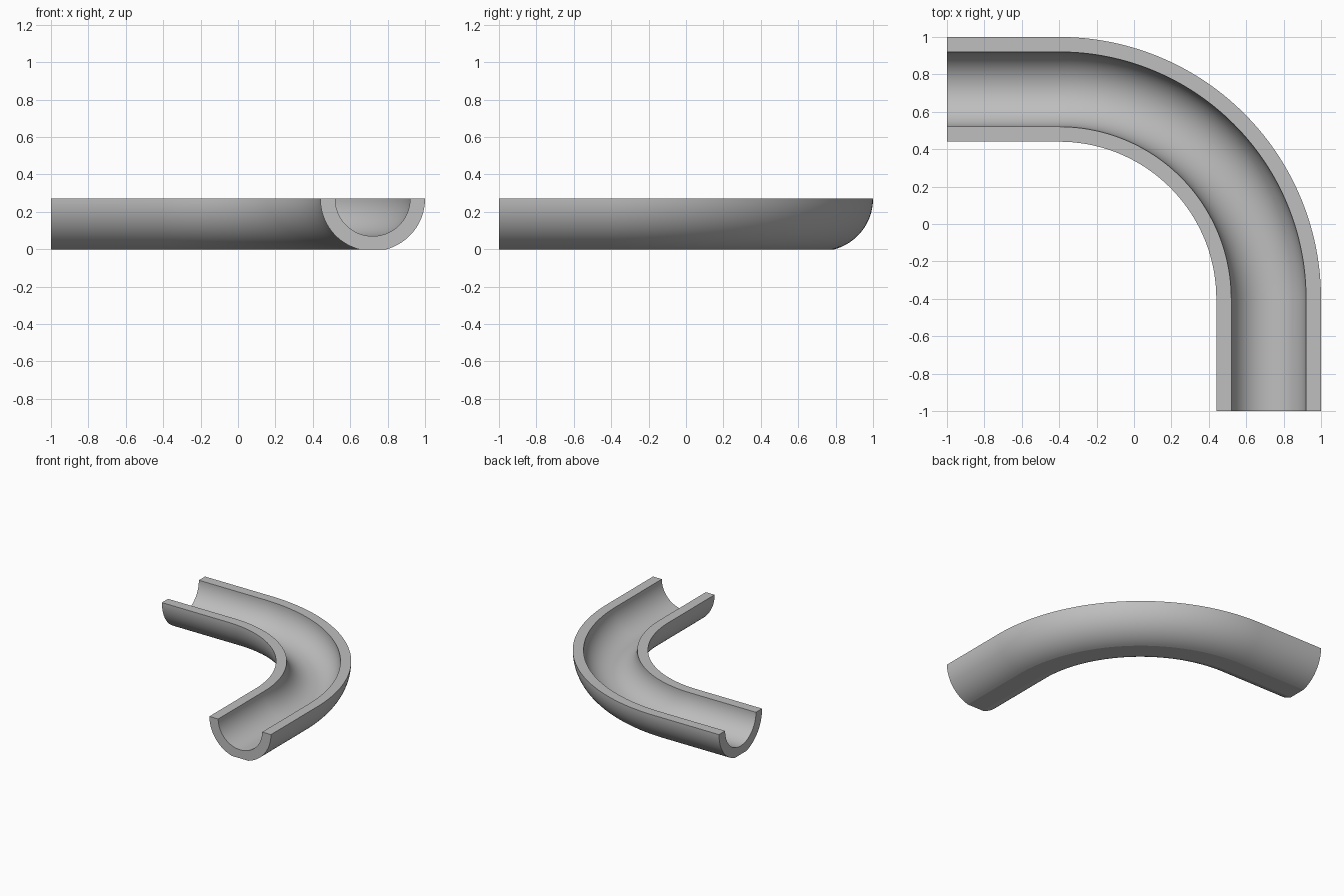
import bpy, bmesh, math

if "Cube" in bpy.data.objects:
    bpy.data.objects.remove(bpy.data.objects["Cube"], do_unlink=True)

RIM, OUTER, INNER = 0.27, 0.28, 0.20      # rim height, outer and inner radius
BEND, PIVOT = 1.12, -0.4                  # centreline radius, bend centre (x and y)
ARC_STEPS, BEND_STEPS = 40, 56

# Plain grey material
grey = bpy.data.materials.new("plain grey")
grey.use_nodes = True
colour = (0.52, 0.52, 0.52, 1)
grey.diffuse_color = colour
grey.node_tree.nodes["Principled BSDF"].inputs["Base Color"].default_value = colour


def arc(radius, start, end, steps):
    """Points (offset, height) on a circle centred at rim height."""
    angles = [start + (end - start) * i / steps for i in range(steps + 1)]
    return [(radius * math.cos(a), RIM + radius * math.sin(a)) for a in angles]


# Half-pipe section: outer wall with a narrow flat foot, then the inner wall
foot = math.asin(RIM / OUTER)
half = ARC_STEPS // 2
section = (arc(OUTER, -math.pi, -math.pi + foot, half)
           + arc(OUTER, -foot, 0, half)
           + arc(INNER, 0, -math.pi, ARC_STEPS))

# Path stations: position and sideways direction, straight - quarter bend - straight
stations = [(PIVOT + BEND, -1, 0)]
for i in range(BEND_STEPS + 1):
    a = math.pi / 2 * i / BEND_STEPS
    stations.append((PIVOT + BEND * math.cos(a), PIVOT + BEND * math.sin(a), a))
stations.append((-1, PIVOT + BEND, math.pi / 2))

# Sweep the section along the path
bm = bmesh.new()
rings = [[bm.verts.new((x + d * math.cos(a), y + d * math.sin(a), z))
          for d, z in section] for x, y, a in stations]
n = len(section)
for r, s in zip(rings, rings[1:]):
    for i in range(n):
        j = (i + 1) % n
        bm.faces.new((r[i], r[j], s[j], s[i]))

# End caps
bm.faces.new(rings[0])
bm.faces.new(rings[-1][::-1])
bmesh.ops.recalc_face_normals(bm, faces=bm.faces)

mesh = bpy.data.meshes.new("curved_channel")
bm.to_mesh(mesh)
bm.free()
mesh.materials.append(grey)
channel = bpy.data.objects.new("curved_channel", mesh)
bpy.context.collection.objects.link(channel)

# Smooth walls with crisp rims, ends and foot
bpy.ops.object.select_all(action="DESELECT")
channel.select_set(True)
bpy.context.view_layer.objects.active = channel
bpy.ops.object.shade_smooth_by_angle(angle=math.radians(10))
